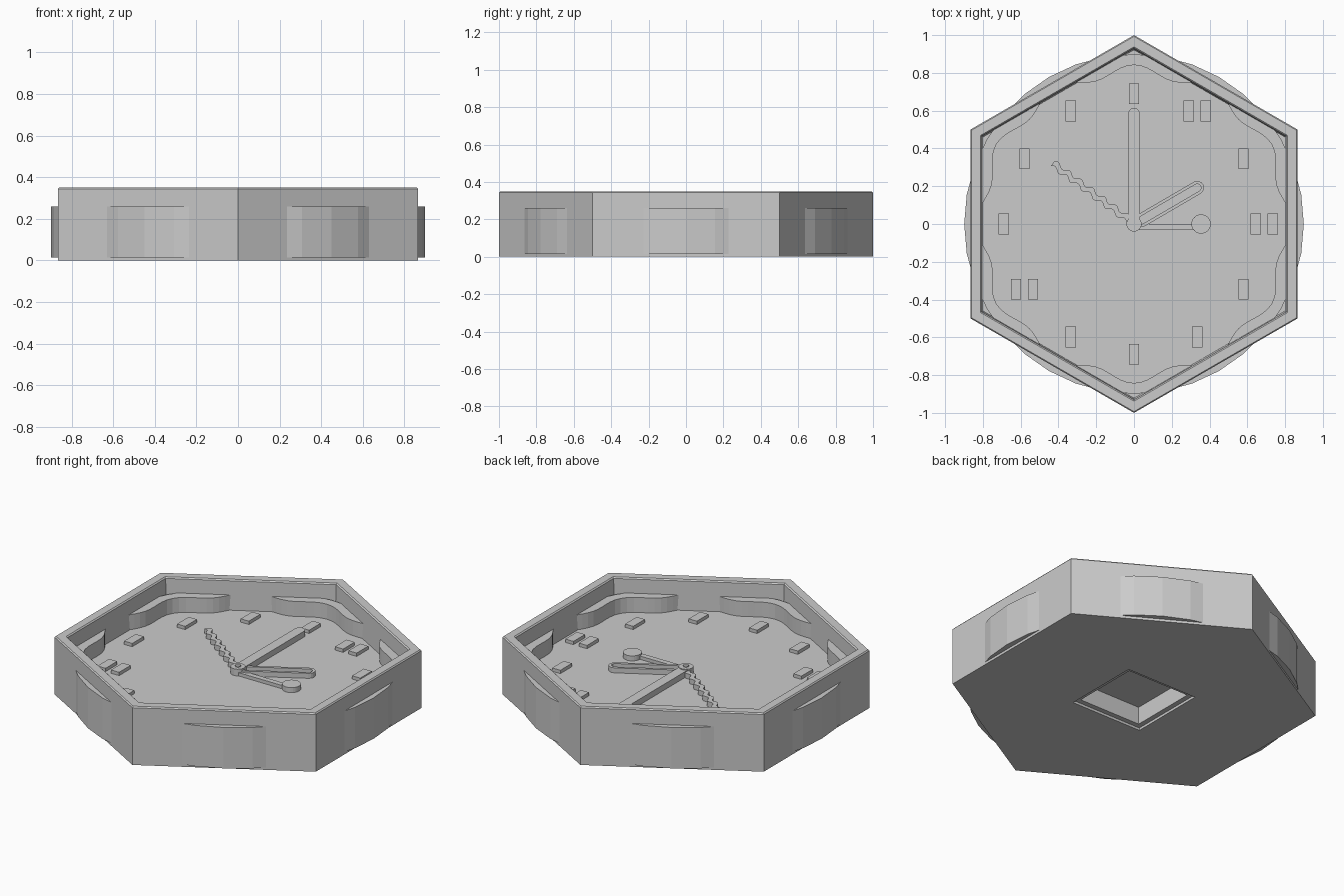
import bpy, bmesh
from math import sin, cos, pi, radians, atan2, hypot

if "Cube" in bpy.data.objects:
    bpy.data.objects.remove(bpy.data.objects["Cube"])


def finish(name, bm):
    bmesh.ops.recalc_face_normals(bm, faces=bm.faces)
    me = bpy.data.meshes.new(name)
    bm.to_mesh(me)
    bm.free()
    ob = bpy.data.objects.new(name, me)
    bpy.context.collection.objects.link(ob)
    return ob


def loft(name, sections, closed=False):
    """Skin between equal-length rings of points; cap the ends unless closed."""
    bm = bmesh.new()
    rings = [[bm.verts.new(p) for p in s] for s in sections]
    pairs = list(zip(rings, rings[1:]))
    if closed:
        pairs.append((rings[-1], rings[0]))
    else:
        bm.faces.new(rings[0])
        bm.faces.new(rings[-1])
    for a, b in pairs:
        n = len(a)
        for i in range(n):
            j = (i + 1) % n
            bm.faces.new((a[i], a[j], b[j], b[i]))
    return finish(name, bm)


def circle(r, z, n, start=0.0, x=0.0, y=0.0):
    return [(x + r * cos(start + 2 * pi * i / n),
             y + r * sin(start + 2 * pi * i / n), z) for i in range(n)]


def prism(name, outline, z0, z1):
    return loft(name, [[(x, y, z0) for x, y in outline],
                       [(x, y, z1) for x, y in outline]])


def capsule(x0, y0, x1, y1, r, n=8):
    """Outline of a round-ended bar."""
    a = atan2(y1 - y0, x1 - x0)
    pts = []
    for cx, cy, s in ((x1, y1, a - pi / 2), (x0, y0, a + pi / 2)):
        pts += [(cx + r * cos(s + pi * i / n), cy + r * sin(s + pi * i / n))
                for i in range(n + 1)]
    return pts


# Hexagonal case with a hollow front
FLOOR = 0.17
case = loft("case", [circle(r, z, 6, pi / 6) for r, z in (
    (1.0, 0), (1.0, 0.343), (0.993, 0.35), (0.938, 0.35),
    (0.93, 0.343), (0.922, FLOOR))])

# Stepped square pocket in the underside
for half, depth in ((0.235, 0.015), (0.205, 0.12)):
    sq = [(-half, -half), (half, -half), (half, half), (-half, half)]
    cutter = prism("pocket_cutter", sq, -0.05, depth)
    cutter.hide_render = True
    mod = case.modifiers.new("pocket", 'BOOLEAN')
    mod.operation = 'DIFFERENCE'
    mod.solver = 'EXACT'
    mod.object = cutter
    bpy.context.view_layer.objects.active = case
    bpy.ops.object.modifier_apply(modifier=mod.name)
    bpy.data.objects.remove(cutter)

# Scalloped ring, bulging through the middle of each case side
N = 144


def scallop(z, grow=0.0):
    pts = []
    for i in range(N):
        t = 2 * pi * i / N
        r = 0.812 + grow + 0.03 * cos(12 * t)
        pts.append((r * cos(t), r * sin(t), z))
    return pts


def rim(z):
    # 36-sided outer edge, resampled to match the scallop count
    pts = []
    step = 2 * pi / 36
    for i in range(N):
        t = 2 * pi * i / N
        r = 0.899 * cos(step / 2) / cos((t % step) - step / 2)
        pts.append((r * cos(t), r * sin(t), z))
    return pts


loft("scalloped_ring", [rim(0.015), rim(0.26), scallop(0.26), scallop(0.015)], closed=True)

# Straight, pointed-round hands
prism("minute_hand", capsule(0, 0, 0, 0.585, 0.03), FLOOR - 0.01, 0.205)
prism("alarm_bar", capsule(0, -0.015, 0.34, -0.015, 0.016), FLOOR - 0.01, 0.19)
loft("alarm_disc", [circle(0.051, FLOOR - 0.01, 24, 0, 0.355),
                    circle(0.051, 0.2, 24, 0, 0.355)])
loft("hub", [circle(0.04, FLOOR - 0.01, 24), circle(0.04, 0.21, 24),
             circle(0.015, 0.21, 24), circle(0.015, 0.217, 24)])

# Hour hand: open round-ended frame
outer = capsule(0.04, 0.02, 0.335, 0.192, 0.036)
inner = capsule(0.04, 0.02, 0.335, 0.192, 0.02)
loft("hour_hand", [[(x, y, z) for x, y in o] for o, z in (
    (outer, FLOOR - 0.01), (outer, 0.2), (inner, 0.2), (inner, FLOOR - 0.01))], closed=True)

# Wavy hand
tip = (-0.43, 0.32)
length = hypot(*tip)
ux, uy = tip[0] / length, tip[1] / length
left, right = [], []
for i in range(61):
    d = length * i / 60
    w = 0.01 * sin(2 * pi * 7 * i / 60)
    for side, k in ((left, 1), (right, -1)):
        o = w + k * 0.015
        side.append((ux * d - uy * o, uy * d + ux * o))
prism("wavy_hand", left + right[::-1], FLOOR - 0.01, 0.2)

# Plain upright hour markers, doubled at three places
for h in range(12):
    a = radians(30 * h)
    cx, cy = 0.69 * cos(a), 0.69 * sin(a)
    if h % 6:
        cx, cy = 0.67 * cos(a), 0.69 * sin(a)
    offsets = (-0.045, 0.045) if h in (0, 2, 7) else (0.0,)
    for off in offsets:
        w, t = 0.027, 0.055
        x = cx + off
        prism("hour_marker", [(x - w, cy - t), (x + w, cy - t), (x + w, cy + t), (x - w, cy + t)],
              FLOOR - 0.005, 0.19)
